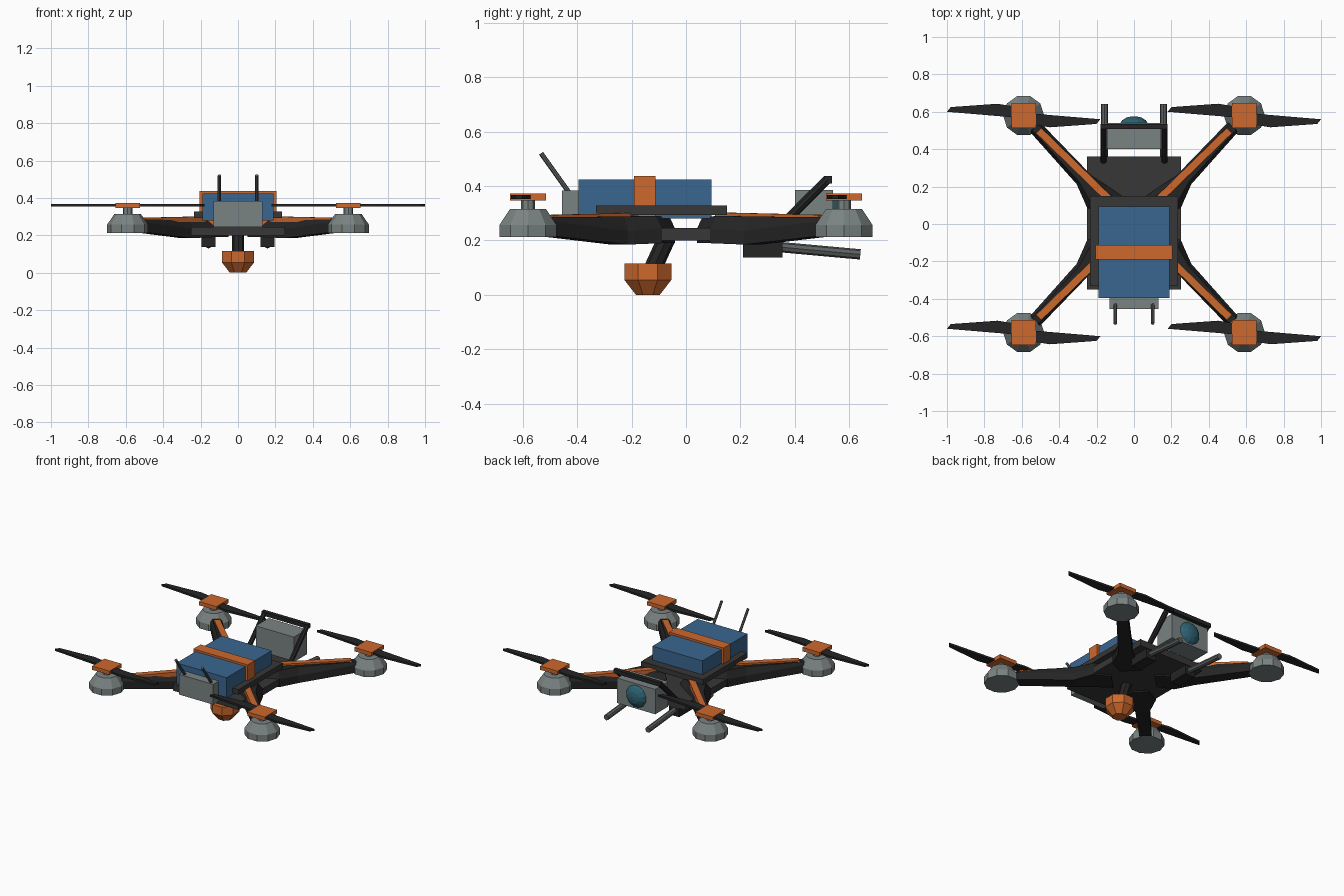
import bpy, bmesh, math
from mathutils import Vector

if "Cube" in bpy.data.objects:
    bpy.data.objects.remove(bpy.data.objects["Cube"], do_unlink=True)


def material(name, r, g, b):
    m = bpy.data.materials.new(name)
    m.use_nodes = True
    m.diffuse_color = (r, g, b, 1)
    m.node_tree.nodes["Principled BSDF"].inputs["Base Color"].default_value = (r, g, b, 1)
    return m


ORANGE = material("orange", 0.61, 0.14, 0.027)
BLUE = material("battery blue", 0.042, 0.133, 0.28)
GREY = material("metal grey", 0.195, 0.23, 0.225)
ROD = material("rod grey", 0.11, 0.12, 0.12)
BLACK = material("black", 0.018, 0.018, 0.018)
DARK = material("charcoal", 0.038, 0.038, 0.038)
TEAL = material("lens teal", 0.026, 0.12, 0.17)


def loft(name, rings, mat):
    """Join equal-sized point rings into a closed flat-shaded solid."""
    bm = bmesh.new()
    rows = [[bm.verts.new(p) for p in ring] for ring in rings]
    n = len(rows[0])
    for a, b in zip(rows, rows[1:]):
        for i in range(n):
            j = (i + 1) % n
            bm.faces.new((a[i], a[j], b[j], b[i]))
    bm.faces.new(rows[0])
    bm.faces.new(rows[-1])
    bmesh.ops.recalc_face_normals(bm, faces=bm.faces)
    me = bpy.data.meshes.new(name)
    bm.to_mesh(me)
    bm.free()
    me.materials.append(mat)
    ob = bpy.data.objects.new(name, me)
    bpy.context.collection.objects.link(ob)
    return ob


def prism(name, outline, z0, z1, mat):
    return loft(name, [[(x, y, z) for x, y in outline] for z in (z0, z1)], mat)


def box(name, x0, x1, y0, y1, z0, z1, mat):
    return prism(name, [(x0, y0), (x1, y0), (x1, y1), (x0, y1)], z0, z1, mat)


def lathe(name, start, axis, profile, sides, mat, turn=0.0):
    """Turn (distance, radius) pairs around an axis."""
    start, axis = Vector(start), Vector(axis).normalized()
    u = axis.orthogonal().normalized() if abs(axis.z) < 0.99 else Vector((1, 0, 0))
    v = axis.cross(u)
    angles = [turn + math.tau * i / sides for i in range(sides)]
    return loft(name, [[start + axis * d + (u * math.cos(a) + v * math.sin(a)) * r
                        for a in angles] for d, r in profile], mat)


def rod(name, a, b, r, mat, sides=8):
    d = Vector(b) - Vector(a)
    return lathe(name, a, d, [(0, r), (d.length, r)], sides, mat)


# Body plates, battery and strap
box("lower_plate", -0.25, 0.25, -0.35, 0.36, 0.2, 0.245, DARK)
box("upper_plate", -0.235, 0.235, -0.33, 0.15, 0.293, 0.328, DARK)
box("battery", -0.19, 0.19, -0.395, 0.093, 0.28, 0.423, BLUE)
box("battery_strap", -0.206, 0.206, -0.19, -0.112, 0.25, 0.437, ORANGE)

# Front receiver
box("receiver_box", -0.13, 0.13, -0.455, -0.39, 0.245, 0.384, GREY)

# Rear camera with domed lens
box("rear_camera", -0.145, 0.145, 0.4, 0.54, 0.215, 0.386, GREY)
lathe("rear_lens", (0, 0.535, 0.3), (0, 1, 0),
      [(0, 0.08), (0.02, 0.065), (0.035, 0.04), (0.04, 0.012)], 12, TEAL)

# Hanging sensor pod
rod("pod_stem", (0, -0.125, 0.09), (0, -0.07, 0.21), 0.033, BLACK)
lathe("sensor_pod", (0, -0.14, 0), (0, 0, 1),
      [(0, 0.047), (0.055, 0.093), (0.115, 0.093)], 8, ORANGE, math.pi / 8)

# Rear guard crossbar
box("guard_bar", -0.178, 0.178, 0.507, 0.535, 0.41, 0.437, BLACK)

for sx, side in ((1, "left"), (-1, "right")):
    rod(f"{side}_antenna", (sx * 0.1, -0.425, 0.37), (sx * 0.1, -0.532, 0.52), 0.009, ROD)
    rod(f"{side}_guard_post", (sx * 0.163, 0.335, 0.24), (sx * 0.163, 0.52, 0.425), 0.017, BLACK)
    box(f"{side}_rod_mount", sx * 0.12, sx * 0.196, 0.21, 0.355, 0.138, 0.205, BLACK)
    rod(f"{side}_rear_rod", (sx * 0.158, 0.32, 0.178), (sx * 0.158, 0.64, 0.149), 0.019, ROD)

    for sy, end in ((-1, "front"), (1, "rear")):
        tag = f"{end}_{side}"
        mx, my = sx * 0.59, sy * 0.58

        # Arm: flared root, chamfered upper edges
        def section(cx, cy, w, low, mid, top):
            k = math.sqrt(0.5)
            shape = [(-w, low), (w, low), (w, mid), (w * 0.6, top), (-w * 0.6, top), (-w, mid)]
            return [(sx * (cx + k * o), sy * (cy - k * o), z) for o, z in shape]

        loft(f"{tag}_arm", [section(0.1, 0.09, 0.07, 0.19, 0.245, 0.285),
                            section(0.195, 0.145, 0.08, 0.19, 0.245, 0.29),
                            section(0.275, 0.245, 0.045, 0.185, 0.235, 0.288),
                            section(0.54, 0.53, 0.037, 0.218, 0.272, 0.285)], BLACK)

        # Orange strip along the arm
        def strip(cx, cy, low, top):
            o = 0.014
            return [(sx * (cx + o), sy * (cy - o), low), (sx * (cx + o), sy * (cy - o), top),
                    (sx * (cx - o), sy * (cy + o), top), (sx * (cx - o), sy * (cy + o), low)]

        loft(f"{tag}_arm_strip", [strip(0.12, 0.12, 0.27, 0.303),
                                  strip(0.51, 0.5, 0.27, 0.294)], ORANGE)

        # Motor, shaft, hub and two-blade propeller
        lathe(f"{tag}_motor", (mx, my, 0.212), (0, 0, 1),
              [(0, 0.11), (0.045, 0.11), (0.103, 0.07)], 10, GREY)
        rod(f"{tag}_shaft", (mx, my, 0.3), (mx, my, 0.36), 0.026, GREY)
        box(f"{tag}_hub", mx - 0.066, mx + 0.066, my - 0.066, my + 0.066, 0.347, 0.373, ORANGE)
        blade = [(0.03, 0.012), (0.41, -0.02), (0.39, -0.045), (0.14, -0.063), (0.03, -0.045)]
        for turn, word in ((1, "inner"), (-1, "outer")):
            prism(f"{tag}_blade_{word}", [(mx + turn * x, my + turn * y) for x, y in blade],
                  0.353, 0.367, BLACK)
